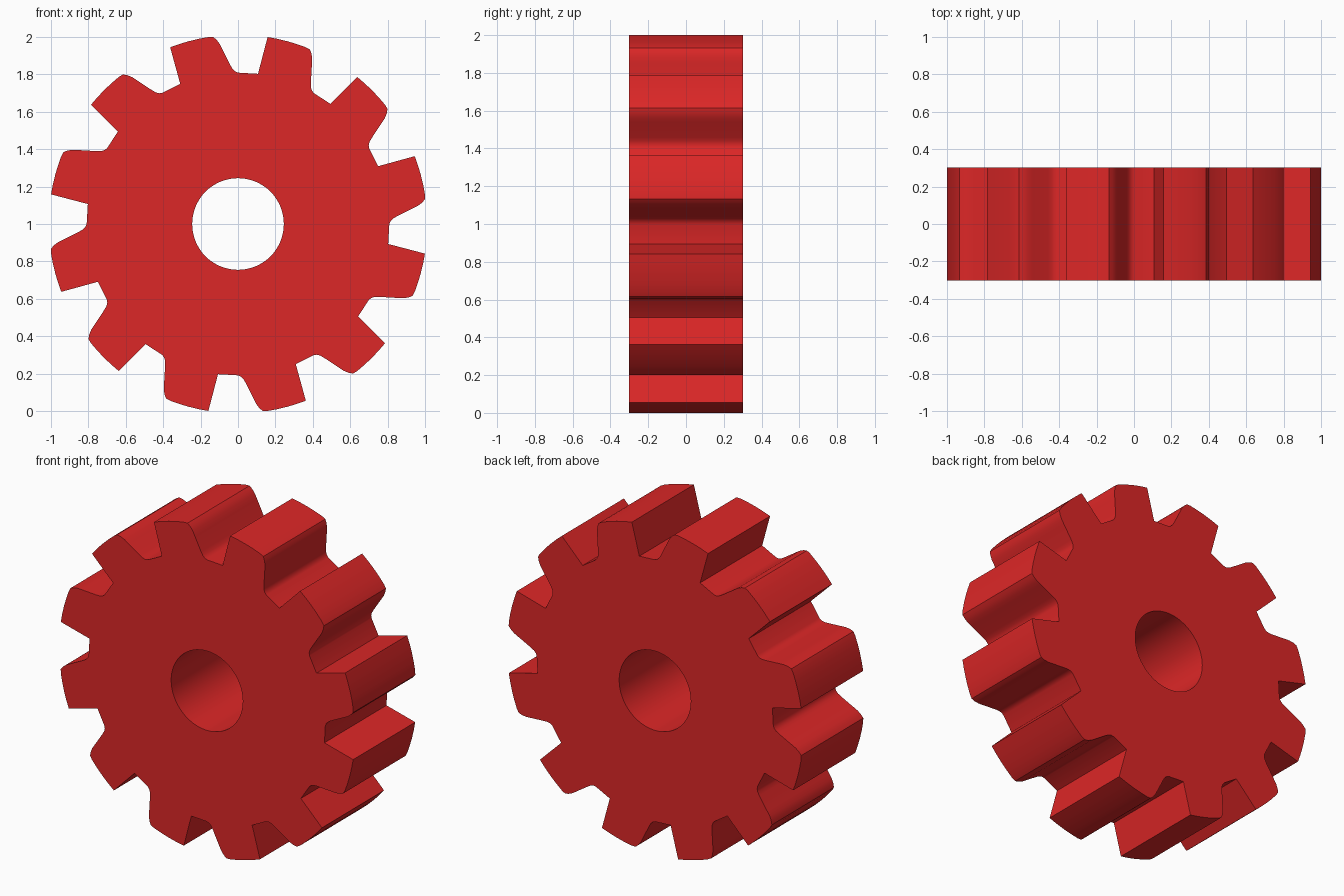
import bpy, bmesh
from math import radians, sin, cos, tau
from mathutils import Matrix, Vector

cube = bpy.data.objects.get("Cube")
if cube:
    bpy.data.objects.remove(cube, do_unlink=True)

TEETH = 12
TIP_RADIUS = 1.012
HALF_DEPTH = 0.303
BORE_RADIUS = 0.245
BORE_SIDES = 64
CENTRE = Vector((0, 0, 1))


def polar(radius, degrees):
    """Point at an angle measured clockwise from the top."""
    a = radians(degrees)
    return Vector((radius * sin(a), 0, radius * cos(a)))


# One tooth: sharp leading corner, curved tip, rounded trailing flank, root
tooth = [polar(TIP_RADIUS, -21 + 3 * i) for i in range(5)]
tooth += [Vector((x, 0, z)) for x, z in (
    (-0.133, 1.0), (-0.115, 0.985), (-0.097, 0.962), (-0.083, 0.934),
    (-0.04, 0.848), (-0.028, 0.828), (-0.014, 0.815), (0.002, 0.809),
    (0.107, 0.803))]

outline = []
for i in range(TEETH):
    turn = Matrix.Rotation(i * tau / TEETH, 3, "Y")
    outline += [turn @ p for p in tooth]
bore = [polar(BORE_RADIUS, 360 * i / BORE_SIDES) for i in range(BORE_SIDES)]


def add_loop(bm, points):
    offset = CENTRE - Vector((0, HALF_DEPTH, 0))
    verts = [bm.verts.new(p + offset) for p in points]
    return [bm.edges.new((v, verts[i - 1])) for i, v in enumerate(verts)]


# Fill the profile around the bore and extrude it to full depth
bm = bmesh.new()
edges = add_loop(bm, outline) + add_loop(bm, bore)
bmesh.ops.triangle_fill(bm, edges=edges, use_beauty=True, normal=(0, -1, 0))
front = bm.faces[:]
back = bmesh.ops.extrude_face_region(bm, geom=front, use_keep_orig=True)["geom"]
bmesh.ops.translate(bm, vec=(0, 2 * HALF_DEPTH, 0),
                    verts=[g for g in back if isinstance(g, bmesh.types.BMVert)])
bmesh.ops.recalc_face_normals(bm, faces=bm.faces[:])
mesh = bpy.data.meshes.new("gear_wheel")
bm.to_mesh(mesh)
bm.free()

gear = bpy.data.objects.new("gear_wheel", mesh)
bpy.context.collection.objects.link(gear)

# Red finish
red = bpy.data.materials.new("red")
red.use_nodes = True
red.diffuse_color = (0.72, 0.02, 0.02, 1)
red.node_tree.nodes["Principled BSDF"].inputs["Base Color"].default_value = red.diffuse_color
mesh.materials.append(red)

# Smooth curved walls, crisp corners
bpy.ops.object.select_all(action="DESELECT")
gear.select_set(True)
bpy.context.view_layer.objects.active = gear
bpy.ops.object.shade_smooth_by_angle(angle=radians(30))
